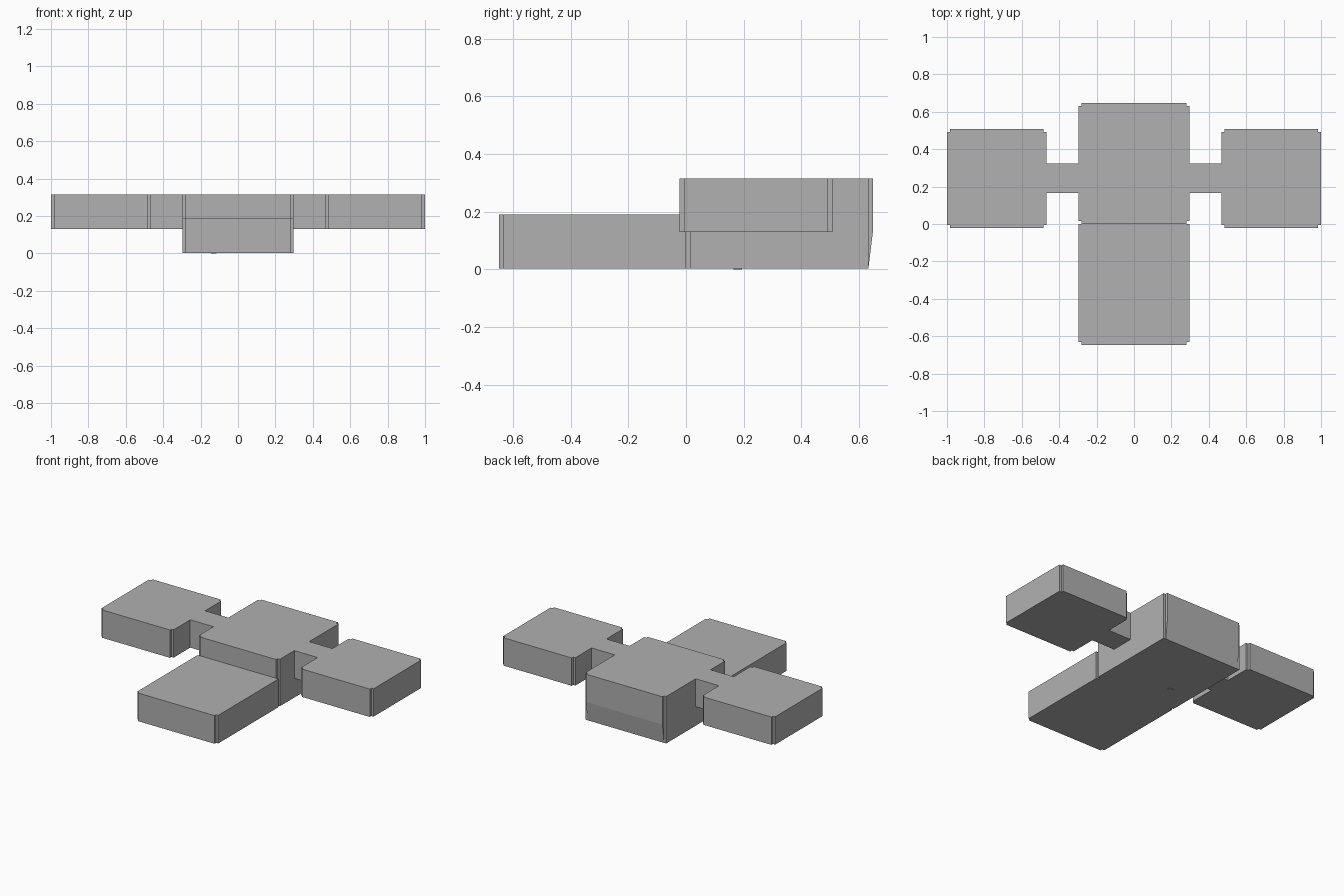
import bpy, bmesh

if "Cube" in bpy.data.objects:
    bpy.data.objects.remove(bpy.data.objects["Cube"], do_unlink=True)

NOTCH = 0.016
BASE = 0.003
TOP = 0.315
PAD_BOTTOM = 0.13
HALF = 0.297

# One plain grey for everything
grey = bpy.data.materials.new("plain grey")
grey.use_nodes = True
colour = (0.44, 0.44, 0.44, 1)
grey.diffuse_color = colour
grey.node_tree.nodes["Principled BSDF"].inputs["Base Color"].default_value = colour


def plan(x0, x1, y0, y1, front, back):
    """Rectangle outline, with a small step cut from the chosen corners."""
    points = []
    corners = [(x0, y0, 1, 1, front), (x1, y0, -1, 1, front),
               (x1, y1, -1, -1, back), (x0, y1, 1, -1, back)]
    for x, y, sx, sy, cut in corners:
        if not cut:
            points.append((x, y))
            continue
        along_x, along_y = (x + sx * NOTCH, y), (x, y + sy * NOTCH)
        inner = (x + sx * NOTCH, y + sy * NOTCH)
        step = [along_y, inner, along_x]
        points += step if sx == sy else step[::-1]
    return points


def block(name, x, y, levels, front=True, back=True, taper=0):
    """Stack the outline at each level; taper pulls in the back at the base."""
    outline = plan(*x, *y, front, back)
    bm = bmesh.new()
    rings = []
    for i, z in enumerate(levels):
        limit = y[1] - (taper if i == 0 else 0)
        rings.append([bm.verts.new((px, min(py, limit), z)) for px, py in outline])
    bm.faces.new(rings[0][::-1])
    bm.faces.new(rings[-1])
    n = len(outline)
    for low, high in zip(rings, rings[1:]):
        for i in range(n):
            j = (i + 1) % n
            bm.faces.new((low[i], low[j], high[j], high[i]))
    bmesh.ops.remove_doubles(bm, verts=bm.verts, dist=0.0001)
    bmesh.ops.recalc_face_normals(bm, faces=bm.faces)
    mesh = bpy.data.meshes.new(name)
    bm.to_mesh(mesh)
    bm.free()
    mesh.materials.append(grey)
    obj = bpy.data.objects.new(name, mesh)
    bpy.context.collection.objects.link(obj)
    return obj


# Tall centre block and the lower step in front of it
block("centre_block", (-HALF, HALF), (0, 0.648), (BASE, PAD_BOTTOM, TOP), taper=0.0155)
block("front_step", (-HALF, HALF), (-0.648, 0), (BASE, 0.19), back=False)

# Raised side pads and the bridges that carry them
for side, s in (("left", 1), ("right", -1)):
    block(side + "_pad", sorted((s * 0.468, s)), (-0.022, 0.508), (PAD_BOTTOM, TOP))
    block(side + "_bridge", sorted((s * HALF, s * 0.468)), (0.167, 0.323),
          (PAD_BOTTOM, TOP), front=False, back=False)

# Tiny nub under the centre block
block("underside_nub", (-0.145, -0.115), (0.165, 0.195), (0, BASE), front=False, back=False)
